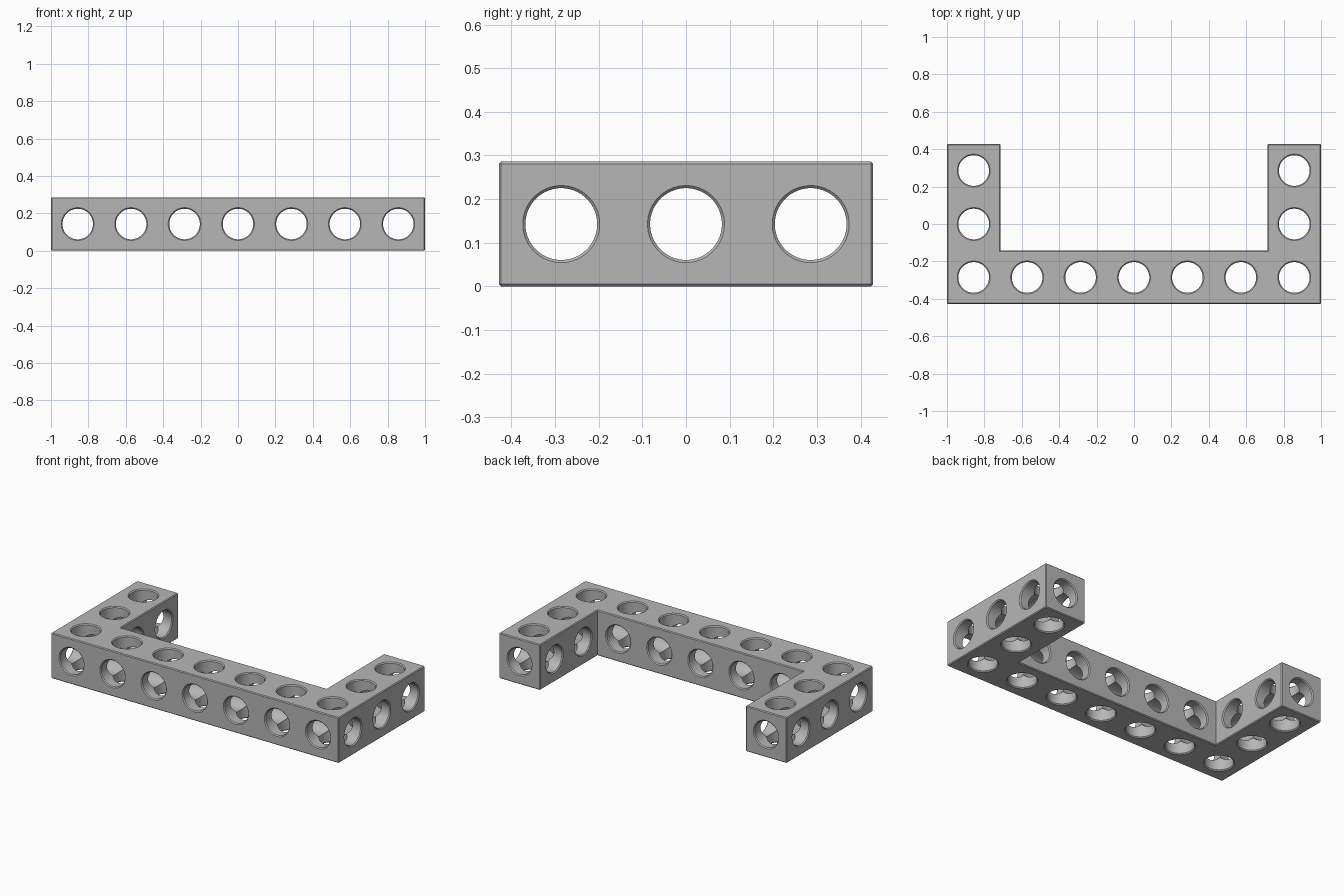
import bpy, bmesh, math
from mathutils import Vector

cube = bpy.data.objects.get("Cube")
if cube:
    bpy.data.objects.remove(cube, do_unlink=True)

U = 2 / 7            # one hole pitch
END_X, END_Y = 3.5 * U, 1.5 * U
CHAMFER = 0.005      # outer edge bevel
FLARE = 0.006        # hole rim bevel
SEGMENTS = 48


def add_object(name, bm):
    bmesh.ops.recalc_face_normals(bm, faces=bm.faces)
    mesh = bpy.data.meshes.new(name)
    bm.to_mesh(mesh)
    bm.free()
    obj = bpy.data.objects.new(name, mesh)
    bpy.context.collection.objects.link(obj)
    return obj


def add_bore(bm, axis, start, end, radius):
    """Round bore from start to end, flared where it leaves each face."""
    u, v = (axis + 1) % 3, (axis + 2) % 3
    length = end[axis] - start[axis]
    stations = [(-FLARE, radius + 2 * FLARE), (FLARE, radius),
                (length - FLARE, radius), (length + FLARE, radius + 2 * FLARE)]
    rings = []
    for offset, r in stations:
        ring = []
        for i in range(SEGMENTS):
            a = math.tau * (i + 0.5) / SEGMENTS
            p = Vector(start)
            p[axis] += offset
            p[u] += r * math.cos(a)
            p[v] += r * math.sin(a)
            ring.append(bm.verts.new(p))
        rings.append(ring)
    for low, high in zip(rings, rings[1:]):
        for i in range(SEGMENTS):
            j = (i + 1) % SEGMENTS
            bm.faces.new((low[i], low[j], high[j], high[i]))
    bm.faces.new(rings[0])
    bm.faces.new(rings[-1])


# U-shaped beam with chamfered outer edges
bm = bmesh.new()
outline = [(-END_X, -END_Y), (END_X, -END_Y), (END_X, END_Y),
           (END_X - U, END_Y), (END_X - U, U - END_Y),
           (U - END_X, U - END_Y), (U - END_X, END_Y), (-END_X, END_Y)]
base = bm.faces.new([bm.verts.new((x, y, 0)) for x, y in outline])
top = bmesh.ops.extrude_face_region(bm, geom=[base])
bmesh.ops.translate(bm, vec=(0, 0, U),
                    verts=[g for g in top["geom"] if isinstance(g, bmesh.types.BMVert)])
bmesh.ops.recalc_face_normals(bm, faces=bm.faces)
bm.normal_update()
convex = [e for e in bm.edges if e.is_convex]
bmesh.ops.bevel(bm, geom=convex, offset=CHAMFER, offset_type='OFFSET',
                segments=1, profile=0.5, affect='EDGES')
beam = add_object("u_shaped_beam", bm)

# Bores along the three axes
mid = U / 2
columns = [i * U for i in range(-3, 4)]
rows = [-U, 0, U]
cutters = []

bm = bmesh.new()
for x in columns:
    for y in rows:
        if y == -U or abs(x) > 2.5 * U:
            add_bore(bm, 2, (x, y, 0), (x, y, U), 0.082)
cutters.append(add_object("vertical_bores", bm))

bm = bmesh.new()
for x in columns:
    back = END_Y if abs(x) > 2.5 * U else U - END_Y
    add_bore(bm, 1, (x, -END_Y, mid), (x, back, mid), 0.0817)
cutters.append(add_object("lengthwise_bores", bm))

bm = bmesh.new()
for y in rows:
    if y == -U:
        spans = [(-END_X, END_X)]
    else:
        spans = [(-END_X, U - END_X), (END_X - U, END_X)]
    for x0, x1 in spans:
        add_bore(bm, 0, (x0, y, mid), (x1, y, mid), 0.0823)
cutters.append(add_object("crosswise_bores", bm))

# Cut the bores, then discard the cutters
bpy.ops.object.select_all(action='DESELECT')
bpy.context.view_layer.objects.active = beam
beam.select_set(True)
for cutter in cutters:
    cutter.hide_render = True
    mod = beam.modifiers.new(cutter.name, 'BOOLEAN')
    mod.operation = 'DIFFERENCE'
    mod.solver = 'EXACT'
    mod.object = cutter
    bpy.ops.object.modifier_apply(modifier=mod.name)
    bpy.data.objects.remove(cutter, do_unlink=True)

# Single grey finish
grey = bpy.data.materials.new("plain_grey")
grey.use_nodes = True
colour = (0.47, 0.47, 0.47, 1)
grey.diffuse_color = colour
grey.node_tree.nodes["Principled BSDF"].inputs["Base Color"].default_value = colour
beam.data.materials.clear()
beam.data.materials.append(grey)
for poly in beam.data.polygons:
    poly.material_index = 0

bpy.ops.object.shade_smooth_by_angle(angle=math.radians(25))
